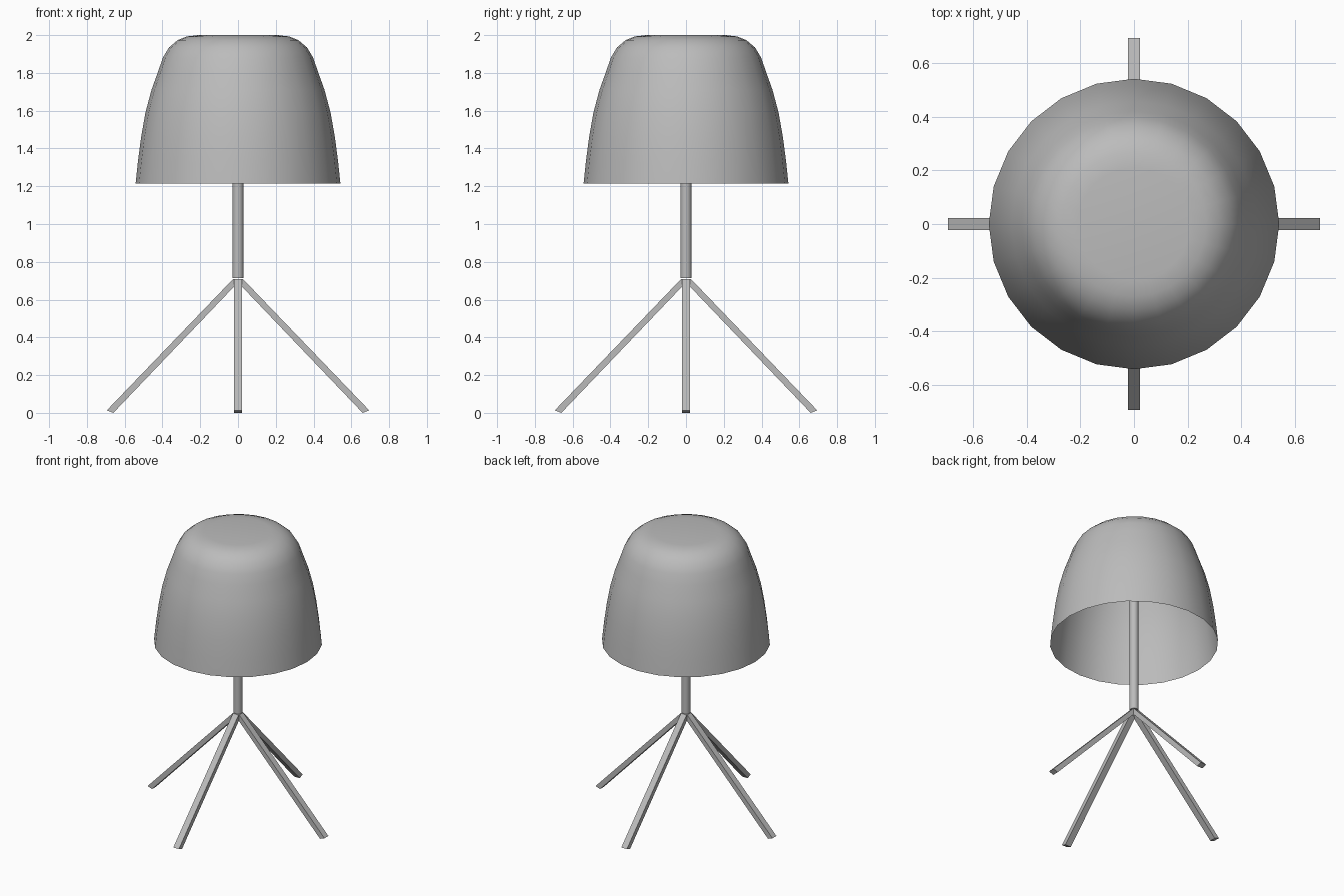
import bpy, bmesh, math
from mathutils import Vector

if "Cube" in bpy.data.objects:
    bpy.data.objects.remove(bpy.data.objects["Cube"])

grey = bpy.data.materials.new("plain grey")
grey.use_nodes = True
colour = (0.5, 0.5, 0.5, 1)
grey.diffuse_color = colour
grey.node_tree.nodes["Principled BSDF"].inputs["Base Color"].default_value = colour


def finish(bm, name, angle):
    mesh = bpy.data.meshes.new(name)
    bm.to_mesh(mesh)
    bm.free()
    obj = bpy.data.objects.new(name, mesh)
    bpy.context.collection.objects.link(obj)
    mesh.materials.append(grey)
    bpy.ops.object.select_all(action="DESELECT")
    obj.select_set(True)
    bpy.context.view_layer.objects.active = obj
    if angle:
        bpy.ops.object.shade_smooth_by_angle(angle=math.radians(angle))
    return obj


def lathe(name, profile, sides, angle):
    """Turn a (radius, height) profile around z; caps close any end on the axis."""
    bm = bmesh.new()
    points = [bm.verts.new((0, r, z)) for r, z in profile]
    edges = [bm.edges.new(pair) for pair in zip(points, points[1:])]
    bmesh.ops.spin(bm, geom=points + edges, cent=(0, 0, 0), axis=(0, 0, 1),
                   angle=math.tau, steps=sides, use_merge=True)
    bmesh.ops.remove_doubles(bm, verts=bm.verts, dist=0.0005)
    bmesh.ops.recalc_face_normals(bm, faces=bm.faces)
    obj = finish(bm, name, angle)
    # An open shell needs its outside facing away from the axis
    if sum(p.center.dot(p.normal) * p.area for p in obj.data.polygons) < 0:
        obj.data.flip_normals()
    return obj


# Open domed shade
lathe("shade", [(0.542, 1.215), (0.53, 1.33), (0.513, 1.46), (0.49, 1.59),
                (0.458, 1.71), (0.422, 1.81), (0.398, 1.88), (0.365, 1.935),
                (0.32, 1.973), (0.27, 1.993), (0.21, 2.0), (0, 2.0)], 24, 60)

# Central pole running up inside the shade
lathe("pole", [(0, 0.715), (0.029, 0.715), (0.029, 1.985), (0, 1.985)], 16, 40)


def leg(name, turn):
    """Flat bar sloping from the pole down to the floor."""
    bm = bmesh.new()
    section = [(0.01, 0.71), (0.025, 0.71), (0.695, 0.013), (0.66, 0), (0.01, 0.68)]
    bottom = bm.faces.new([bm.verts.new((x, -0.022, z)) for x, z in section])
    side = bmesh.ops.extrude_face_region(bm, geom=[bottom], use_keep_orig=True)
    moved = [v for v in side["geom"] if isinstance(v, bmesh.types.BMVert)]
    bmesh.ops.translate(bm, verts=moved, vec=Vector((0, 0.044, 0)))
    bmesh.ops.recalc_face_normals(bm, faces=bm.faces)
    obj = finish(bm, name, 0)
    obj.rotation_euler.z = turn
    return obj


for i, side in enumerate(("left", "back", "right", "front")):
    leg(side + "_leg", i * math.pi / 2)
